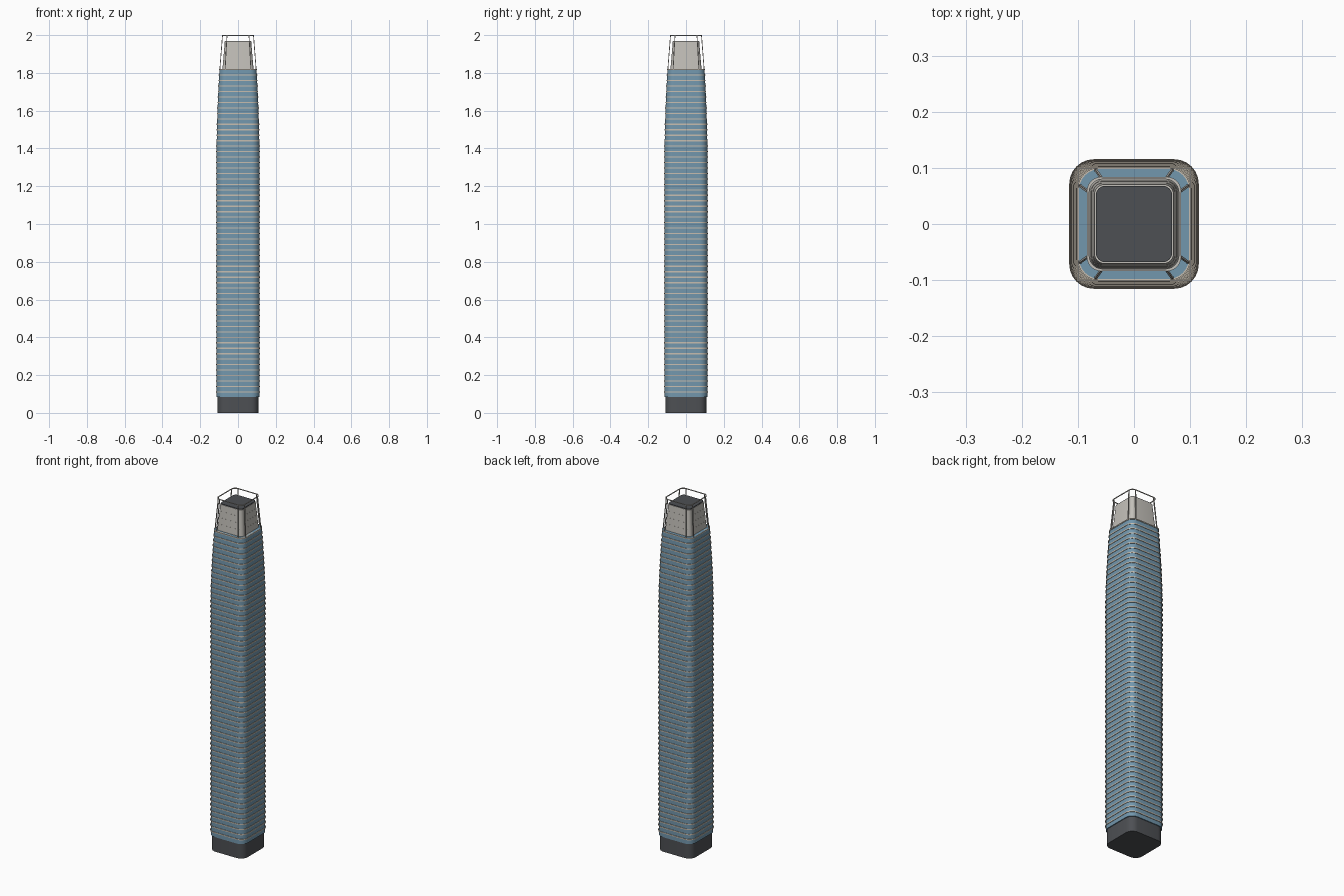
import bpy, bmesh, math
from mathutils import Vector

cube = bpy.data.objects.get("Cube")
if cube:
    bpy.data.objects.remove(cube, do_unlink=True)


def material(name, rgb):
    m = bpy.data.materials.new(name)
    m.use_nodes = True
    m.diffuse_color = (*rgb, 1)
    m.node_tree.nodes["Principled BSDF"].inputs["Base Color"].default_value = (*rgb, 1)
    return m


GLASS = material("blue_glass", (0.17, 0.31, 0.42))
SLAB = material("warm_stone", (0.58, 0.52, 0.44))
CORE = material("pale_grey", (0.55, 0.53, 0.49))
DARK = material("dark_grey", (0.075, 0.08, 0.088))

BASE_TOP, BODY_TOP, ROOF, TOP = 0.085, 1.82, 1.965, 2.0
FLOORS = 60


def rounded_square(half, ratio=0.38, steps=6):
    """Outline of a square with rounded corners, counter-clockwise."""
    r = half * ratio
    c = half - r
    pts = []
    for q in range(4):
        mid = math.pi / 4 + q * math.pi / 2
        cx, cy = math.copysign(c, math.cos(mid)), math.copysign(c, math.sin(mid))
        for i in range(steps + 1):
            a = q * math.pi / 2 + i / steps * math.pi / 2
            pts.append((cx + r * math.cos(a), cy + r * math.sin(a)))
    return pts


def loft(bm, sections, ratio=0.38):
    """Capped stack of rounded squares given as (z, half width)."""
    rings = [[bm.verts.new((x, y, z)) for x, y in rounded_square(h, ratio)]
             for z, h in sections]
    n = len(rings[0])
    for a, b in zip(rings, rings[1:]):
        for i in range(n):
            j = (i + 1) % n
            bm.faces.new((a[i], a[j], b[j], b[i]))
    bm.faces.new(rings[0][::-1])
    bm.faces.new(rings[-1])


def finish(bm, name, mat):
    bmesh.ops.recalc_face_normals(bm, faces=bm.faces)
    me = bpy.data.meshes.new(name)
    bm.to_mesh(me)
    bm.free()
    me.materials.append(mat)
    ob = bpy.data.objects.new(name, me)
    bpy.context.collection.objects.link(ob)
    bpy.ops.object.select_all(action="DESELECT")
    ob.select_set(True)
    bpy.context.view_layer.objects.active = ob
    bpy.ops.object.shade_smooth_by_angle(angle=math.radians(30))
    return ob


def body_half(z):
    """Straight shaft that curves inwards near the top."""
    t = max(0, (z - 1.4) / (BODY_TOP - 1.4))
    return 0.113 - 0.015 * t ** 1.6


# Dark lobby base
bm = bmesh.new()
loft(bm, [(0, 0.108), (BASE_TOP, 0.108)])
finish(bm, "lobby_base", DARK)

# Glass shaft
step = (BODY_TOP - BASE_TOP) / FLOORS
levels = [BASE_TOP + i * step for i in range(FLOORS + 1)]
bm = bmesh.new()
loft(bm, [(z, body_half(z)) for z in levels])
finish(bm, "glass_shaft", GLASS)

# Projecting floor slabs
bm = bmesh.new()
for z in levels[1:]:
    h = body_half(z) + 0.0025
    loft(bm, [(z - 0.006, h), (z, h)])
finish(bm, "floor_slabs", SLAB)

# Crown core in slightly stepped tiers
bm = bmesh.new()
tiers = 4
for i in range(tiers):
    z0 = BODY_TOP + (ROOF - BODY_TOP) * i / tiers
    z1 = BODY_TOP + (ROOF - BODY_TOP) * (i + 1) / tiers
    loft(bm, [(z0, 0.082 - 0.003 * i), (z1, 0.0795 - 0.003 * i)], 0.25)
finish(bm, "crown_core", CORE)

# Roof deck
bm = bmesh.new()
loft(bm, [(ROOF, 0.068), (ROOF + 0.004, 0.068)], 0.25)
finish(bm, "roof_deck", DARK)

# Leaning ribs, two at each crown corner
bm = bmesh.new()
for sx in (-1, 1):
    for sy in (-1, 1):
        for swap in (False, True):
            ends = []
            for z, out, side in ((BODY_TOP, 0.096, 0.068), (TOP, 0.082, 0.058)):
                x, y = (side, out) if swap else (out, side)
                ends.append(Vector((sx * x, sy * y, z)))
            quads = []
            for p in ends:
                quads.append([bm.verts.new(p + Vector((dx * 0.002, dy * 0.002, 0)))
                              for dx, dy in ((-1, -1), (1, -1), (1, 1), (-1, 1))])
            a, b = quads
            for i in range(4):
                j = (i + 1) % 4
                bm.faces.new((a[i], a[j], b[j], b[i]))
            bm.faces.new(a[::-1])
            bm.faces.new(b)
finish(bm, "crown_ribs", CORE)

# Thin ring joining the rib tops
bm = bmesh.new()
rings = [[bm.verts.new((x, y, z)) for x, y in rounded_square(h, 0.3)]
         for h, z in ((0.084, TOP - 0.004), (0.084, TOP), (0.08, TOP), (0.08, TOP - 0.004))]
n = len(rings[0])
for k in range(4):
    a, b = rings[k], rings[(k + 1) % 4]
    for i in range(n):
        j = (i + 1) % n
        bm.faces.new((a[i], a[j], b[j], b[i]))
finish(bm, "crown_ring", CORE)
